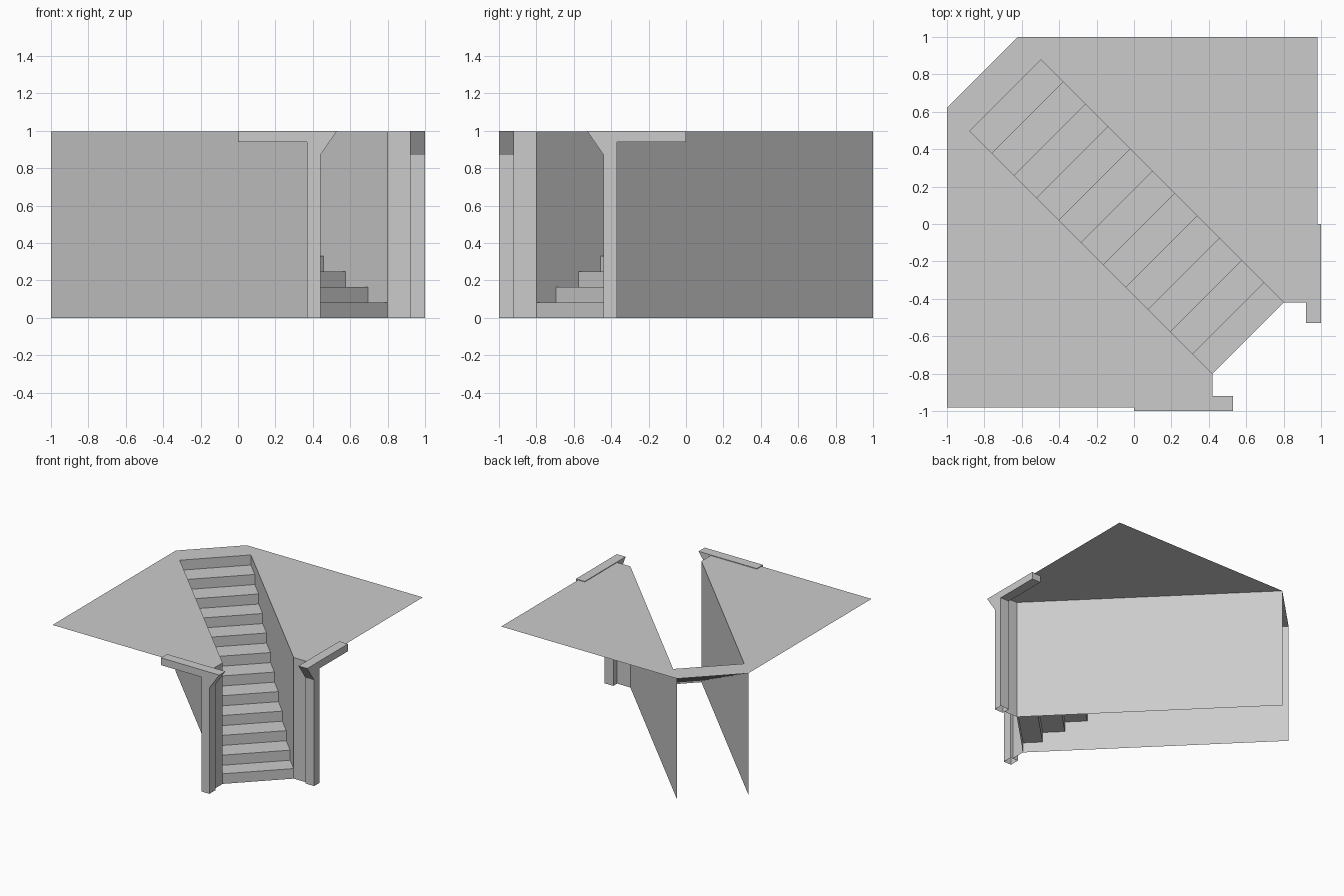
import bpy
import bmesh

cube = bpy.data.objects.get("Cube")
if cube:
    bpy.data.objects.remove(cube, do_unlink=True)

# One flat grey for the whole model
grey = bpy.data.materials.new("concrete_grey")
grey.use_nodes = True
colour = (0.6, 0.6, 0.6, 1)
grey.diffuse_color = colour
grey.node_tree.nodes["Principled BSDF"].inputs["Base Color"].default_value = colour

FLOOR = 0.995
STEPS = 12


def build(name, faces, mirror=False):
    """Make an object from polygons; mirror swaps it over the stair's diagonal."""
    bm = bmesh.new()
    for face in faces:
        pts = [(-y, -x, z) if mirror else (x, y, z) for x, y, z in face]
        if mirror:
            pts.reverse()
        bm.faces.new([bm.verts.new(p) for p in pts])
    bmesh.ops.remove_doubles(bm, verts=bm.verts, dist=0.0005)
    mesh = bpy.data.meshes.new(name)
    bm.to_mesh(mesh)
    bm.free()
    mesh.materials.append(grey)
    obj = bpy.data.objects.new(name, mesh)
    bpy.context.collection.objects.link(obj)
    return obj


def sheet(path, z0, z1):
    """Upright panels along a plan path."""
    return [[(*a, z0), (*b, z0), (*b, z1), (*a, z1)] for a, b in zip(path, path[1:])]


def stair_edge(t, z):
    """Left and right stair points at distance t up the diagonal run."""
    return (0.42 - t, -0.8 + t, z), (0.8 - t, -0.42 + t, z)


# Staircase: risers and treads, ending in the rear landing strip
runs = [0] + [0.105 + 0.1193 * i for i in range(STEPS - 1)] + [1.42]
stairs = []
for i in range(STEPS):
    low = FLOOR * i / STEPS
    high = FLOOR * (i + 1) / STEPS
    a, b = stair_edge(runs[i], low)
    c, d = stair_edge(runs[i], high)
    e, f = stair_edge(runs[i + 1], high)
    stairs += [[a, b, d, c], [c, d, f, e]]
build("stairs", stairs)

# Entrance trim outline: post, lintel and sloping bracket
trim_profile = [(-0.53, 1), (-0.44, 0.87), (-0.44, 0), (-0.37, 0),
                (-0.37, 0.94), (0, 0.94), (0, 1)]
inner, outer = 0.92, 1.0
trim = [[(outer, y, z) for y, z in trim_profile],
        [(inner, y, z) for y, z in reversed(trim_profile)]]
for (y0, z0), (y1, z1) in zip(trim_profile, trim_profile[1:] + trim_profile[:1]):
    if z0 or z1:  # the post is open underneath
        trim.append([(inner, y0, z0), (inner, y1, z1), (outer, y1, z1), (outer, y0, z0)])

# Both halves: stairwell wall with its jamb, upper floor, entrance trim
wall = sheet([(0.92, -0.42), (0.8, -0.42), (-0.62, 1)], 0, FLOOR)
floor = [[(x, y, FLOOR) for x, y in
          [(0.8, -0.42), (0.98, -0.42), (0.98, 1), (-0.62, 1)]]]
for side, mirror in (("right", False), ("left", True)):
    build(side + "_stairwell_wall", wall, mirror)
    build(side + "_upper_floor", floor, mirror)
    build(side + "_entrance_trim", trim, mirror)
